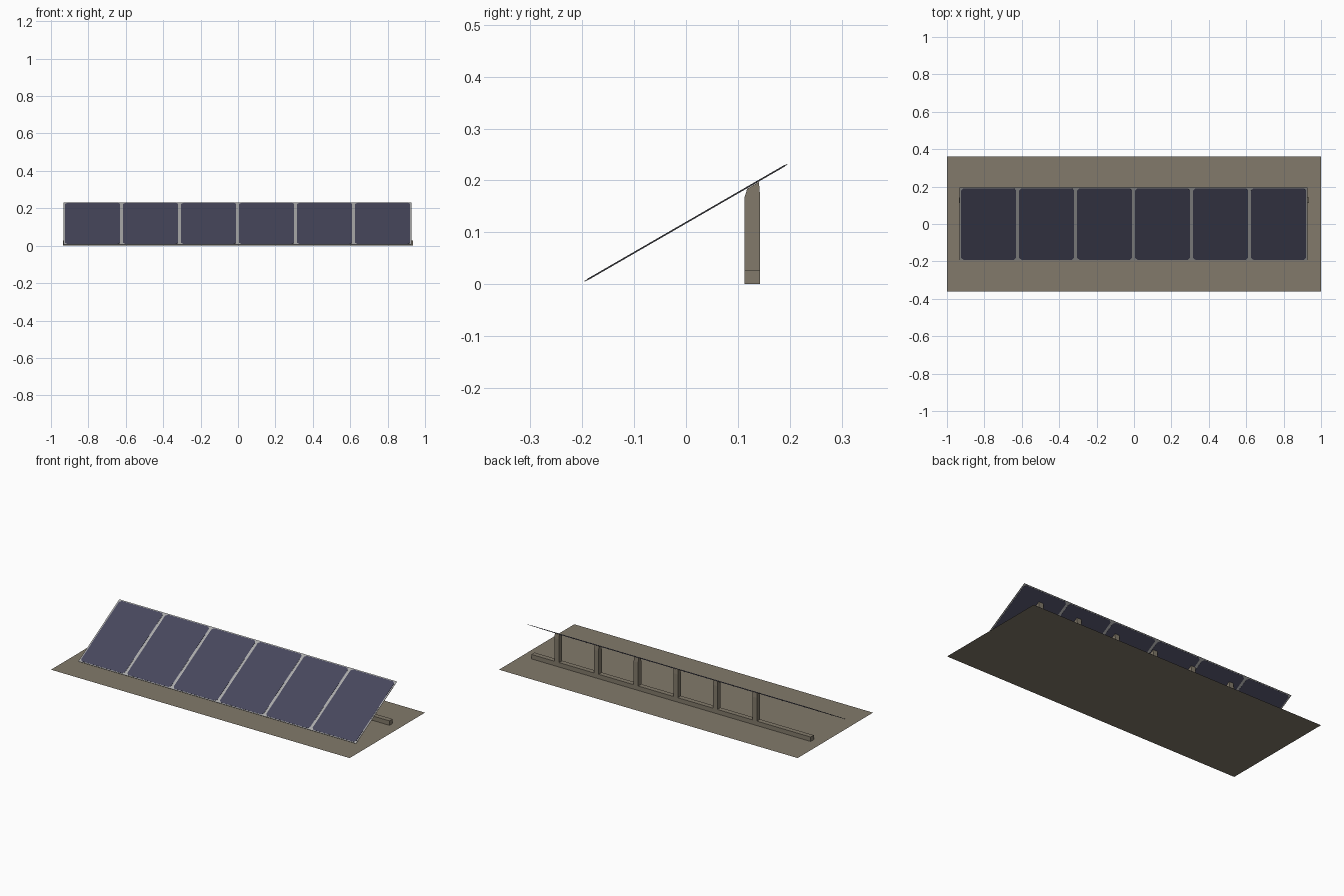
import bpy, bmesh, math
from mathutils import Matrix, Vector

if "Cube" in bpy.data.objects:
    bpy.data.objects.remove(bpy.data.objects["Cube"])


def material(name, rgb):
    m = bpy.data.materials.new(name)
    m.diffuse_color = (*rgb, 1)
    m.use_nodes = True
    m.node_tree.nodes["Principled BSDF"].inputs["Base Color"].default_value = m.diffuse_color
    return m


EARTH = material("earth brown", (0.225, 0.195, 0.147))
FRAME = material("frame grey", (0.40, 0.40, 0.40))
CELL = material("cell blue", (0.063, 0.063, 0.107))


def prism(name, points, offset, mat, matrix=None):
    """Extrude a closed polygon of 3D points along an offset."""
    bm = bmesh.new()
    face = bm.faces.new([bm.verts.new(p) for p in points])
    if offset:
        new = bmesh.ops.extrude_face_region(bm, geom=[face])["geom"]
        verts = [v for v in new if isinstance(v, bmesh.types.BMVert)]
        bmesh.ops.translate(bm, verts=verts, vec=Vector(offset))
        bmesh.ops.recalc_face_normals(bm, faces=bm.faces)
    if matrix:
        bm.transform(matrix)
    mesh = bpy.data.meshes.new(name)
    bm.to_mesh(mesh)
    bm.free()
    mesh.materials.append(mat)
    obj = bpy.data.objects.new(name, mesh)
    bpy.context.collection.objects.link(obj)
    return obj


def rectangle(w, h, z):
    return [(-w, -h, z), (w, -h, z), (w, h, z), (-w, h, z)]


def cut_rectangle(w, h, c, z):
    """Rectangle with clipped corners."""
    return [(-w + c, -h, z), (w - c, -h, z), (w, -h + c, z), (w, h - c, z),
            (w - c, h, z), (-w + c, h, z), (-w, h - c, z), (-w, -h + c, z)]


# Ground sheet
prism("ground_sheet", rectangle(1.0, 0.36, 0), None, EARTH)

# Row of six tilted panels: grey frame with a dark cell showing on both sides
PITCH, HALF_LEN = 0.31, 0.226
tilt = Matrix.Rotation(math.radians(30), 4, 'X')
for i in range(6):
    place = Matrix.Translation(((i - 2.5) * PITCH - 0.002, 0, 0.1185)) @ tilt
    prism(f"panel_frame_{i + 1}", rectangle(PITCH / 2, HALF_LEN, -0.0008),
          (0, 0, 0.0016), FRAME, place)
    prism(f"panel_cell_{i + 1}",
          cut_rectangle(PITCH / 2 - 0.008, HALF_LEN - 0.006, 0.012, -0.0015),
          (0, 0, 0.003), CELL, place)

# Base rail running along the back
rail = [(-0.935, 0.113, 0), (-0.935, 0.143, 0),
        (-0.935, 0.143, 0.027), (-0.935, 0.113, 0.027)]
prism("base_rail", rail, (1.87, 0, 0), EARTH)

# Support posts with tops shaped to meet the panels
profile = [(0.113, 0), (0.143, 0), (0.143, 0.168), (0.1405, 0.197),
           (0.118, 0.184), (0.113, 0.168)]
for i in range(6):
    x = -0.56 + 0.265 * i
    prism(f"support_post_{i + 1}", [(x - 0.015, y, z) for y, z in profile],
          (0.03, 0, 0), EARTH)
